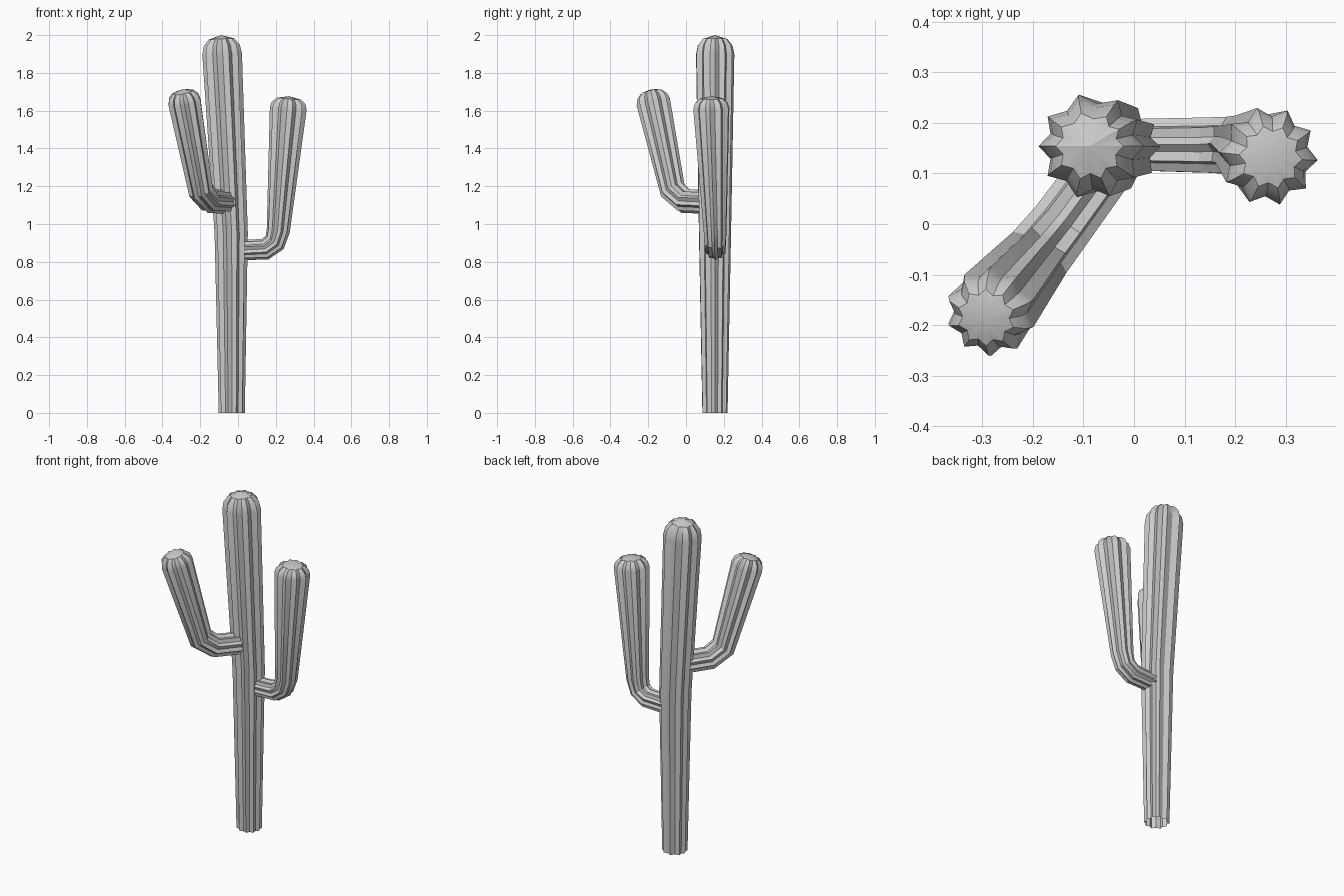
import bpy, bmesh
from math import cos, sin, radians
from mathutils import Vector

if "Cube" in bpy.data.objects:
    bpy.data.objects.remove(bpy.data.objects["Cube"])

EVEN = [i * 36 for i in range(10)]
TRUNK = [0, 30, 60, 104, 146, 180, 214, 254, 290, 324]
VALLEY = 0.81


def ribbed_stem(name, path, radii, cap, outward, ribs):
    """Sweep a star section along a path and close the end with a ribbed dome."""
    pts = [Vector(p) for p in path]
    side0 = Vector((0, 0, 1)).cross(Vector(outward)).normalized()
    dirs = [(b - a).normalized() for a, b in zip(pts, pts[1:])]
    tangents = [dirs[0]] + [(a + b).normalized() for a, b in zip(dirs, dirs[1:])] + [dirs[-1]]
    # body rings, then dome rings
    stations = list(zip(pts, tangents, radii))
    end, t, r = stations[-1]
    for k, h in ((0.91, 0.45), (0.64, 0.8)):
        stations.append((end + t * cap * h, t, r * k))
    # ridge and valley points of the star
    star = []
    for i, a in enumerate(ribs):
        nxt = ribs[(i + 1) % len(ribs)] + (360 if i == len(ribs) - 1 else 0)
        star += [(radians(a), 1.0), (radians((a + nxt) / 2), VALLEY)]

    bm = bmesh.new()
    rings = []
    for p, t, r in stations:
        side = (side0 - t * side0.dot(t)).normalized()
        out = side.cross(t)
        rings.append([bm.verts.new(p + (out * cos(a) + side * sin(a)) * r * k) for a, k in star])
    n = len(star)
    for lo, hi in zip(rings, rings[1:]):
        for i in range(n):
            j = (i + 1) % n
            bm.faces.new((lo[i], lo[j], hi[j], hi[i]))
    tip = bm.verts.new(end + stations[-1][1] * cap)
    for i in range(n):
        bm.faces.new((rings[-1][i], rings[-1][(i + 1) % n], tip))

    mesh = bpy.data.meshes.new(name)
    bm.to_mesh(mesh)
    bm.free()
    obj = bpy.data.objects.new(name, mesh)
    bpy.context.collection.objects.link(obj)
    bpy.ops.object.select_all(action='DESELECT')
    obj.select_set(True)
    bpy.context.view_layer.objects.active = obj
    bpy.ops.object.shade_smooth_by_angle(angle=radians(30))
    return obj


# trunk, with its foot kept flat on the ground
trunk = ribbed_stem("trunk",
                    [(-0.033, 0.153, 0), (-0.036, 0.153, 0.95), (-0.084, 0.154, 1.90)],
                    [0.069, 0.088, 0.105], 0.10, (1, 0, 0), TRUNK)
for v in trunk.data.vertices:
    if v.co.z < 0.05:
        v.co.z = 0

# right arm
ribbed_stem("right_arm",
            [(-0.02, 0.157, 0.86), (0.143, 0.156, 0.867), (0.194, 0.155, 0.902),
             (0.213, 0.154, 0.965), (0.266, 0.134, 1.612)],
            [0.053, 0.057, 0.059, 0.062, 0.098], 0.065, (1, -0.08, 0), EVEN)

# left arm
ribbed_stem("left_arm",
            [(-0.05, 0.125, 1.116), (-0.148, -0.008, 1.122),
             (-0.197, -0.07, 1.178), (-0.283, -0.173, 1.645)],
            [0.063, 0.066, 0.070, 0.090], 0.07, (-0.6, -0.8, 0), EVEN)
